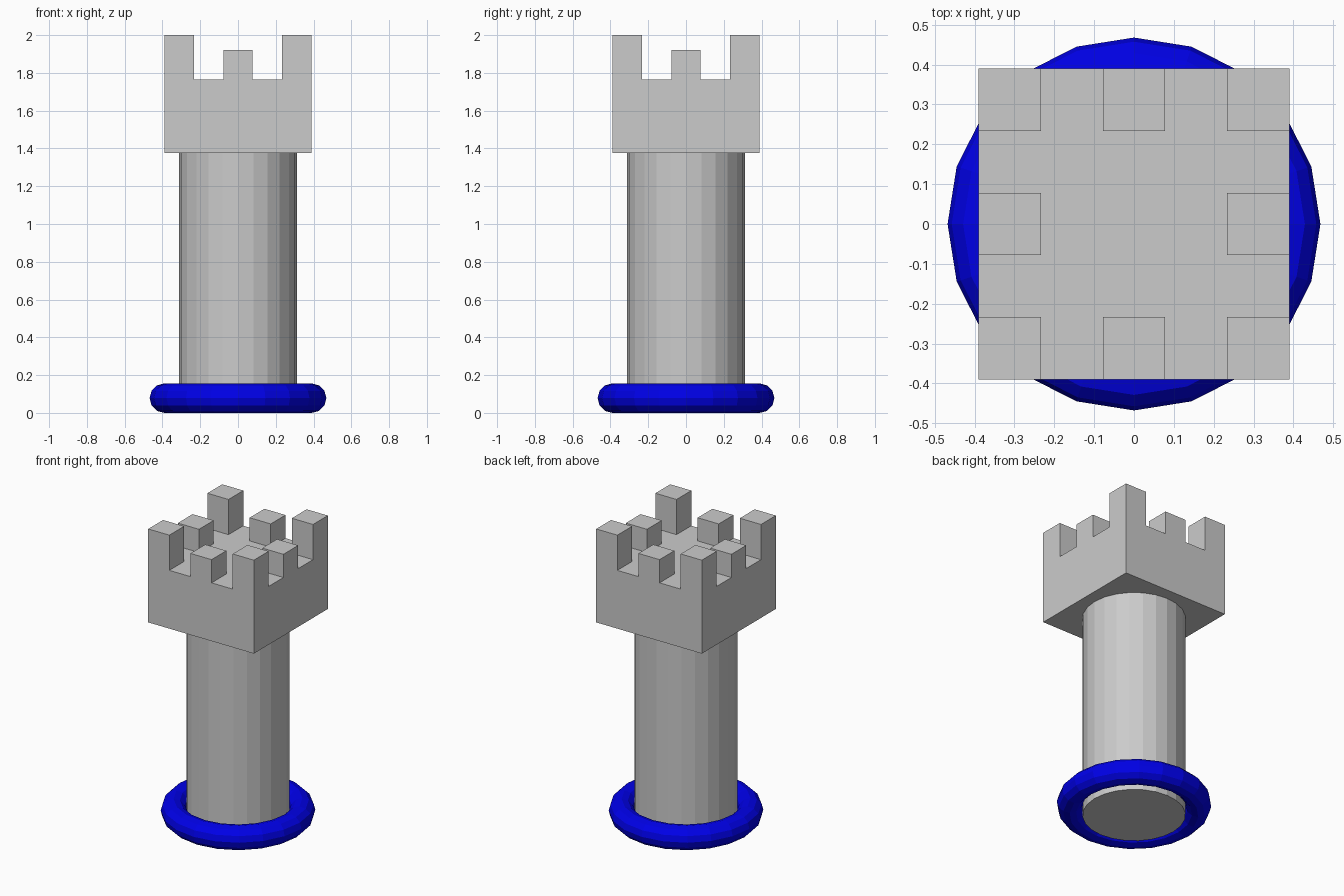
import bpy
from math import cos, sin, pi

if "Cube" in bpy.data.objects:
    bpy.data.objects.remove(bpy.data.objects["Cube"])


def make(name, verts, faces):
    mesh = bpy.data.meshes.new(name)
    mesh.from_pydata(verts, [], faces)
    mesh.update()
    obj = bpy.data.objects.new(name, mesh)
    bpy.context.collection.objects.link(obj)
    return obj


def box(name, x, y, half, z0, z1):
    bpy.ops.mesh.primitive_cube_add(size=1, location=(x, y, (z0 + z1) / 2))
    obj = bpy.context.object
    obj.name = name
    obj.scale = (2 * half, 2 * half, z1 - z0)
    return obj


U = 0.078          # basic module of the tower
FLOOR = 1.765      # parapet floor height

# Base ring: low-poly torus, 20 segments round and 12 across the tube
N, M = 20, 12
verts = [((5 * U + U * cos(2 * pi * j / M)) * cos(2 * pi * i / N),
          (5 * U + U * cos(2 * pi * j / M)) * sin(2 * pi * i / N),
          U + U * sin(2 * pi * j / M)) for i in range(N) for j in range(M)]
faces = [(i * M + j, (i + 1) % N * M + j,
          (i + 1) % N * M + (j + 1) % M, i * M + (j + 1) % M)
         for i in range(N) for j in range(M)]
ring = make("base_ring", verts, faces)
blue = bpy.data.materials.new("blue")
blue.diffuse_color = (0.0, 0.0, 0.8, 1)
blue.use_nodes = True
blue.node_tree.nodes["Principled BSDF"].inputs["Base Color"].default_value = blue.diffuse_color
ring.data.materials.append(blue)

# Round shaft
bpy.ops.mesh.primitive_cylinder_add(vertices=24, radius=4 * U, depth=1.376,
                                    location=(0, 0, 0.688))
bpy.context.object.name = "shaft"

# Square head
box("head", 0, 0, 5 * U, 1.376, FLOOR)

# Battlements: tall at the corners, shorter in the middle of each side
for i in (-1, 0, 1):
    for j in (-1, 0, 1):
        if i and j:
            box("corner_merlon", i * 4 * U, j * 4 * U, U, FLOOR, 2.0)
        elif i or j:
            box("side_merlon", i * 4 * U, j * 4 * U, U, FLOOR, 1.92)
